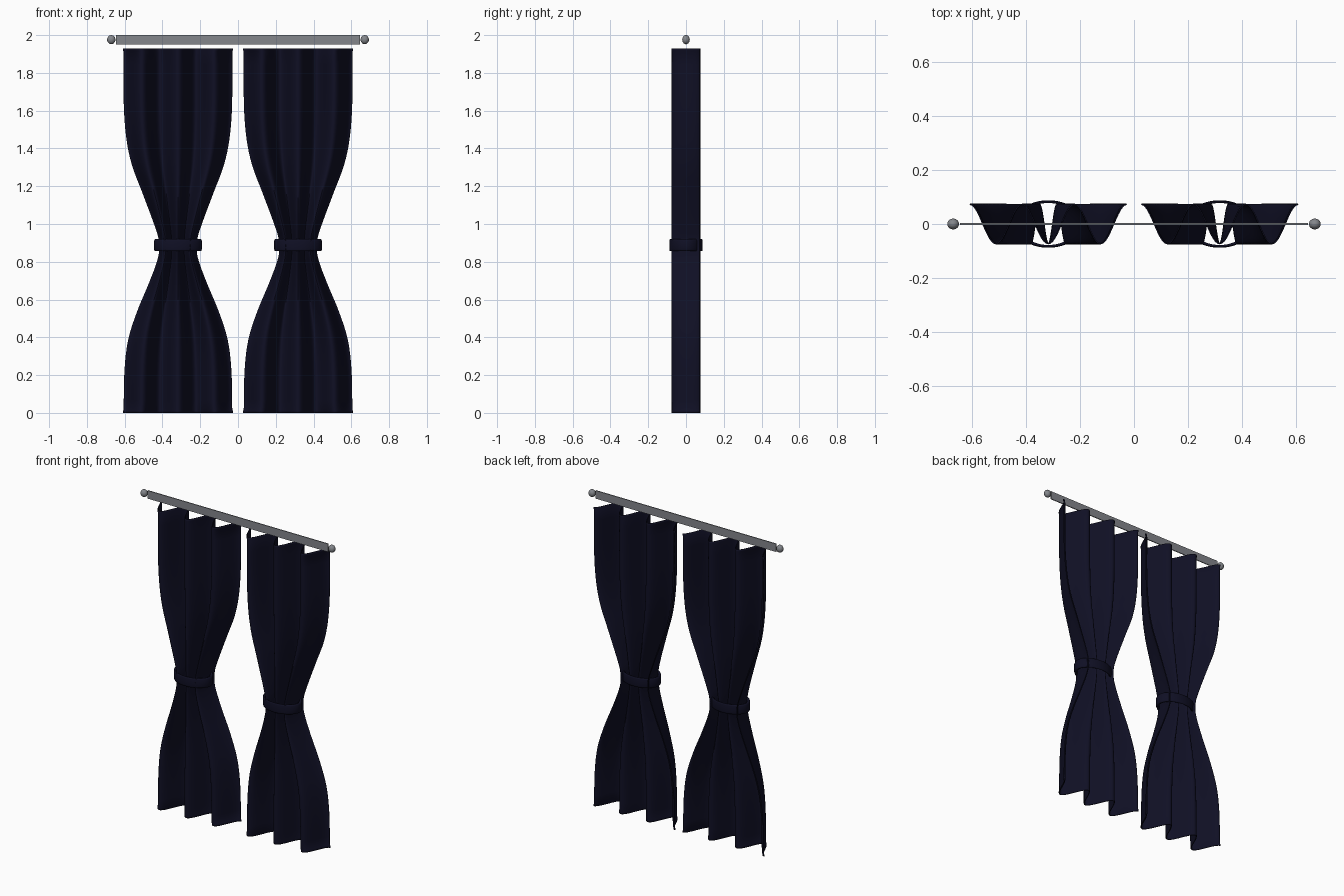
import bpy, bmesh, math

cube = bpy.data.objects.get("Cube")
if cube:
    bpy.data.objects.remove(cube, do_unlink=True)


def material(name, color):
    m = bpy.data.materials.new(name)
    m.use_nodes = True
    m.diffuse_color = (*color, 1)
    m.node_tree.nodes["Principled BSDF"].inputs["Base Color"].default_value = (*color, 1)
    return m


navy = material("navy_fabric", (0.005, 0.005, 0.018))
grey = material("grey_metal", (0.23, 0.24, 0.26))


def finish(name, bm, mat, angle=50):
    bmesh.ops.recalc_face_normals(bm, faces=bm.faces)
    me = bpy.data.meshes.new(name)
    bm.to_mesh(me)
    bm.free()
    ob = bpy.data.objects.new(name, me)
    bpy.context.collection.objects.link(ob)
    me.materials.append(mat)
    bpy.ops.object.select_all(action='DESELECT')
    ob.select_set(True)
    bpy.context.view_layer.objects.active = ob
    bpy.ops.object.shade_smooth_by_angle(angle=math.radians(angle))
    return ob


def grid_faces(bm, rows, closed=False):
    for a, b in zip(rows, rows[1:]):
        n = len(a)
        for i in range(n if closed else n - 1):
            j = (i + 1) % n
            bm.faces.new((a[i], a[j], b[j], b[i]))


# Silhouette of one panel: (height, half width)
PROFILE = [(0.015, 0.287), (0.23, 0.282), (0.39, 0.262), (0.54, 0.214), (0.69, 0.151),
           (0.82, 0.104), (0.89, 0.098), (0.95, 0.108), (1.165, 0.187), (1.31, 0.242),
           (1.45, 0.272), (1.63, 0.286), (1.915, 0.287)]


def smooth_profile(pts, steps=4):
    """Hermite curve through the points, as a function of height."""
    def slope(i):
        a, b = pts[max(i - 1, 0)], pts[min(i + 1, len(pts) - 1)]
        return (b[1] - a[1]) / (b[0] - a[0])
    out = []
    for i in range(len(pts) - 1):
        (z0, w0), (z1, w1) = pts[i], pts[i + 1]
        h = z1 - z0
        for k in range(steps):
            t = k / steps
            s = t * t * (3 - 2 * t)
            w = (w0 + (w1 - w0) * s + h * slope(i) * t * (1 - t) ** 2
                 - h * slope(i + 1) * t * t * (1 - t))
            out.append((z0 + h * t, w))
    return out + [pts[-1]]


FOLDS, COLS = 3, 72
CENTRE = 0.318


# Pleated panel, gathered at the waist, with a slightly flared hem
def curtain(name, cx):
    bm = bmesh.new()
    outline = [(0, 0.291), (0.01, 0.291)] + smooth_profile(PROFILE) + [(1.92, 0.291), (1.93, 0.291)]
    rows = []
    for z, w in outline:
        row = []
        for i in range(COLS + 1):
            u = i / COLS
            y = 0.073 * math.cos(2 * math.pi * FOLDS * u)
            row.append(bm.verts.new((cx + w * (2 * u - 1), y, z)))
        rows.append(row)
    grid_faces(bm, rows)
    ob = finish(name, bm, navy)
    mod = ob.modifiers.new("cloth_thickness", 'SOLIDIFY')
    mod.thickness = 0.005
    mod.offset = 0


# Oval tie band with rounded edges
def tie_band(name, cx):
    bm = bmesh.new()
    section = [(-0.010, -0.026), (-0.004, -0.032), (-0.002, -0.031), (0, -0.022),
               (0, 0.022), (-0.002, 0.031), (-0.004, 0.032), (-0.010, 0.026)]
    rows = []
    for i in range(64):
        a = 2 * math.pi * i / 64
        rows.append([bm.verts.new((cx + (0.127 + 2 * r) * math.cos(a),
                                   (0.088 + r) * math.sin(a), 0.888 + z)) for r, z in section])
    grid_faces(bm, rows + rows[:1], closed=True)
    finish(name, bm, navy, 80)


# Flat rail
bm = bmesh.new()
bmesh.ops.create_cube(bm, size=1)
for v in bm.verts:
    v.co = (v.co.x * 1.29, v.co.y * 0.006, 1.975 + v.co.z * 0.052)
finish("curtain_rail", bm, grey)

for side, s in (("left", 1), ("right", -1)):
    curtain(side + "_curtain", s * CENTRE)
    tie_band(side + "_tie_band", s * CENTRE)
    # Rounded end knob
    bm = bmesh.new()
    bmesh.ops.create_uvsphere(bm, u_segments=24, v_segments=14, radius=1)
    for v in bm.verts:
        v.co = (s * 0.671 + v.co.x * 0.022, v.co.y * 0.02, 1.976 + v.co.z * 0.024)
    finish(side + "_end_knob", bm, grey)
